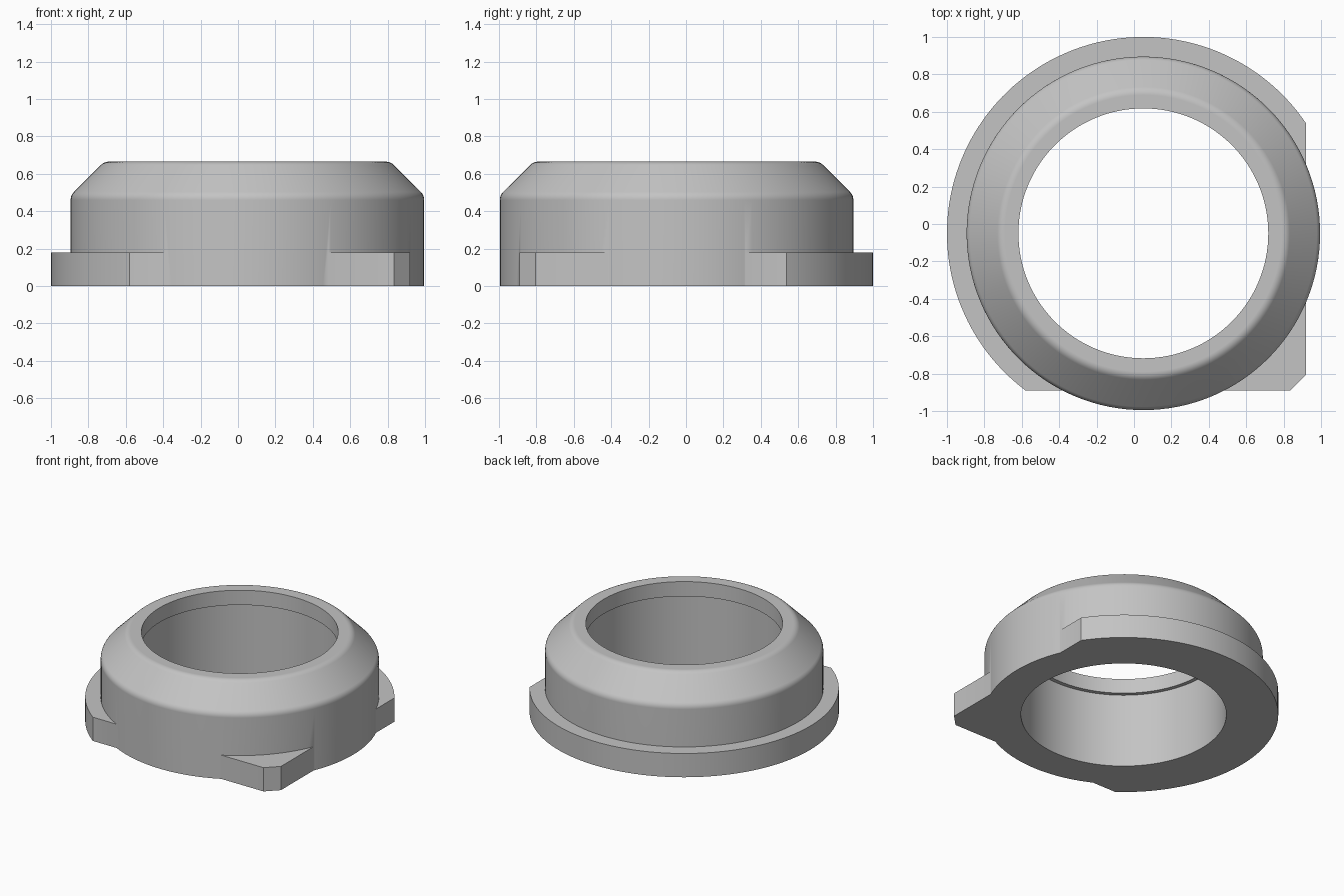
import bpy
import bmesh
from math import sin, cos, pi, atan2
from mathutils import Vector

cube = bpy.data.objects.get("Cube")
if cube:
    bpy.data.objects.remove(cube, do_unlink=True)

SEG = 128
CX, CY = 0.05, -0.05      # axis of the ring
HEIGHT = 0.665

grey = bpy.data.materials.new("light_grey")
grey.use_nodes = True
colour = (0.55, 0.55, 0.55, 1)
grey.diffuse_color = colour
grey.node_tree.nodes["Principled BSDF"].inputs["Base Color"].default_value = colour


def stack(name, loops):
    """Solid skinned over a stack of matching loops, capped at both ends."""
    bm = bmesh.new()
    rings = [[bm.verts.new(p) for p in loop] for loop in loops]
    for low, high in zip(rings, rings[1:]):
        for i in range(len(low)):
            j = (i + 1) % len(low)
            bm.faces.new((low[i], low[j], high[j], high[i]))
    bm.faces.new(rings[0][::-1])
    bm.faces.new(rings[-1])
    bmesh.ops.recalc_face_normals(bm, faces=bm.faces[:])
    mesh = bpy.data.meshes.new(name)
    bm.to_mesh(mesh)
    bm.free()
    mesh.materials.append(grey)
    obj = bpy.data.objects.new(name, mesh)
    bpy.context.collection.objects.link(obj)
    return obj


def lathe(name, profile):
    angles = [2 * pi * i / SEG for i in range(SEG)]
    return stack(name, [[(CX + r * cos(a), CY + r * sin(a), z) for a in angles]
                        for r, z in profile])


def rounded(before, corner, after, size, steps=4):
    """Points of a soft corner on a profile."""
    c = Vector(corner)
    a = c + (Vector(before) - c).normalized() * size
    b = c + (Vector(after) - c).normalized() * size
    return [a.lerp(c, t).lerp(c.lerp(b, t), t)
            for t in (i / steps for i in range(steps + 1))]


def combine(target, other, operation):
    mod = target.modifiers.new(operation.lower(), "BOOLEAN")
    mod.operation = operation
    mod.solver = "EXACT"
    mod.object = other
    bpy.context.view_layer.objects.active = target
    bpy.ops.object.modifier_apply(modifier=mod.name)
    bpy.data.objects.remove(other, do_unlink=True)


# Round body with a sloped shoulder
base, shoulder, rim, centre = (0.945, 0), (0.945, 0.485), (0.765, HEIGHT), (0, HEIGHT)
collar = lathe("collar", [base, *rounded(base, shoulder, rim, 0.025),
                          *rounded(shoulder, rim, centre, 0.025)])

# Flange: an arc closed by two straight sides meeting at a chamfered corner
RIGHT, FRONT, FLANGE_R = 0.92, -0.89, 1.05
start = atan2(0.588, RIGHT - CX)
end = 2 * pi + atan2(FRONT - CY, -0.63)
arc = [start + (end - start) * i / 90 for i in range(91)]
outline = [(CX + FLANGE_R * cos(a), CY + FLANGE_R * sin(a)) for a in arc]
outline += [(0.835, FRONT), (RIGHT, -0.805)]
flange = stack("flange", [[(x, y, z) for x, y in outline] for z in (0, 0.178)])
combine(collar, flange, "UNION")

# Bore, slightly narrower near the top
bore = lathe("bore", [(0.697, -0.1), (0.697, 0.555), (0.668, 0.555), (0.668, 0.8)])
combine(collar, bore, "DIFFERENCE")

# Smooth shading with crisp edges
bpy.ops.object.select_all(action="DESELECT")
collar.select_set(True)
bpy.context.view_layer.objects.active = collar
bpy.ops.object.shade_smooth_by_angle(angle=pi / 6)
weighted = collar.modifiers.new("weighted_normals", "WEIGHTED_NORMAL")
weighted.keep_sharp = True
